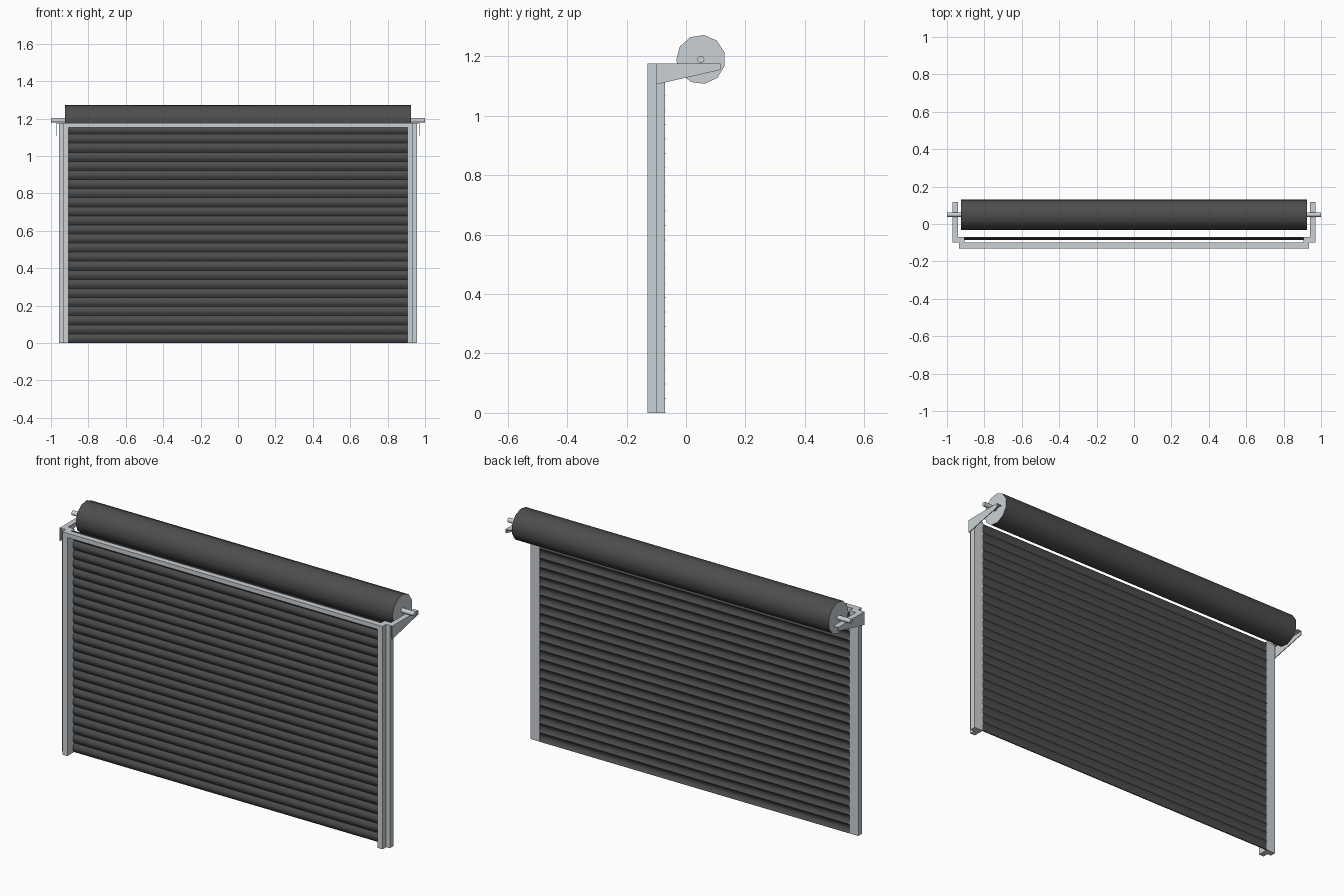
import bpy, bmesh
from math import sin, cos, pi, radians

if "Cube" in bpy.data.objects:
    bpy.data.objects.remove(bpy.data.objects["Cube"])


def material(name, col):
    m = bpy.data.materials.new(name)
    m.diffuse_color = (*col, 1)
    m.use_nodes = True
    m.node_tree.nodes["Principled BSDF"].inputs["Base Color"].default_value = m.diffuse_color
    return m


DARK = material("dark_slat", (0.075, 0.075, 0.075))
STEEL = material("pale_steel", (0.6, 0.64, 0.67))


def finish(name, bm, mats=(), mirror=False):
    bmesh.ops.recalc_face_normals(bm, faces=bm.faces)
    me = bpy.data.meshes.new(name)
    bm.to_mesh(me)
    bm.free()
    ob = bpy.data.objects.new(name, me)
    bpy.context.collection.objects.link(ob)
    for m in mats:
        me.materials.append(m)
    if mirror:
        ob.modifiers.new("mirror", 'MIRROR')
    return ob


def prism(bm, yz, x0, x1):
    """Extrude a (y, z) outline along x; returns its two end caps."""
    a = [bm.verts.new((x0, y, z)) for y, z in yz]
    b = [bm.verts.new((x1, y, z)) for y, z in yz]
    n = len(yz)
    for i in range(n):
        j = (i + 1) % n
        bm.faces.new((a[i], a[j], b[j], b[i]))
    return bm.faces.new(a), bm.faces.new(b)


def box(name, x, y, z, mirror=False):
    bm = bmesh.new()
    prism(bm, [(y[0], z[0]), (y[1], z[0]), (y[1], z[1]), (y[0], z[1])], *x)
    return finish(name, bm, [STEEL], mirror)


def circle(n, r, start):
    return [(0.05 + r * cos(start + 2 * pi * i / n),
             1.19 + r * sin(start + 2 * pi * i / n)) for i in range(n)]


def smooth(ob, angle):
    bpy.ops.object.select_all(action='DESELECT')
    ob.select_set(True)
    bpy.context.view_layer.objects.active = ob
    bpy.ops.object.shade_smooth_by_angle(angle=radians(angle))


# Front frame and side guides
TOP = 1.176
box("frame_post", (0.905, 0.935), (-0.13, -0.10), (0, TOP), True)
box("side_guide", (0.905, 0.957), (-0.10, -0.07), (0, TOP), True)
box("frame_header", (-0.905, 0.905), (-0.13, -0.10), (1.153, TOP))

# Curtain: one bowed slat per pitch
bm = bmesh.new()
COUNT, STEPS = 24, 6
PITCH = 1.165 / COUNT
for k in range(COUNT):
    t = [i / STEPS for i in range(STEPS + 1)]
    front = [(-0.074 - 0.011 * sin(pi * u), (k + u) * PITCH) for u in t]
    back = [(y + 0.005, z) for y, z in reversed(front)]
    prism(bm, front + back, -0.908, 0.908)
smooth(finish("curtain_slats", bm, [DARK]), 35)

# Rolled curtain with pale end caps
bm = bmesh.new()
for cap in prism(bm, circle(11, 0.083, radians(83)), -0.925, 0.925):
    cap.material_index = 1
smooth(finish("curtain_roll", bm, [DARK, STEEL]), 40)

# Axle
bm = bmesh.new()
prism(bm, circle(12, 0.012, 0), -1, 1)
smooth(finish("axle", bm, [STEEL]), 40)

# Wall brackets: tapered web with a flange under the axle
bm = bmesh.new()
prism(bm, [(-0.10, 1.106), (0.117, 1.155), (0.117, TOP), (-0.10, TOP)], 0.967, 0.971)
prism(bm, [(-0.10, TOP - 0.004), (0.117, TOP - 0.004), (0.117, TOP), (-0.10, TOP)],
      0.942, 0.967)
finish("roll_bracket", bm, [STEEL], True)
